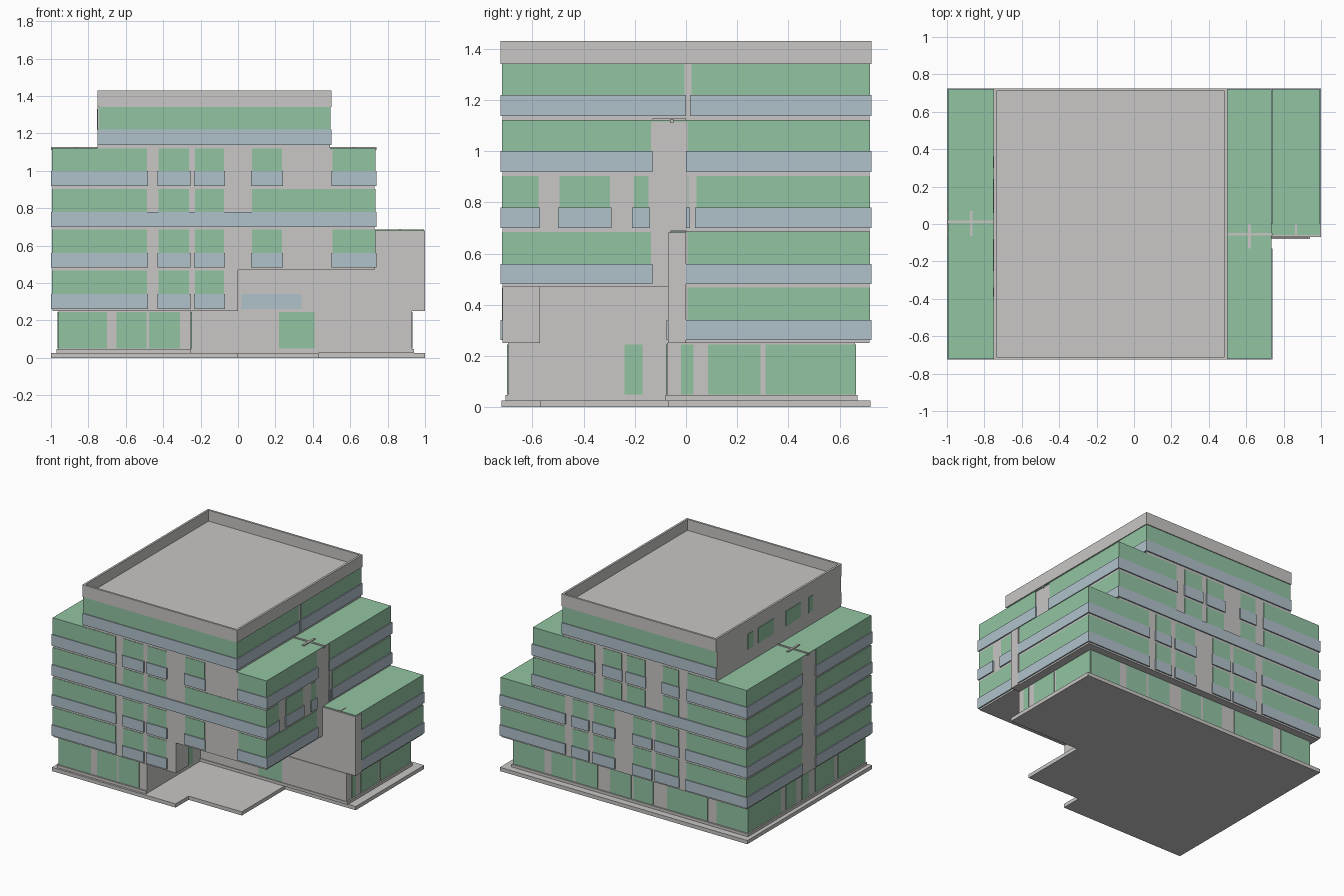
import bpy, bmesh

if "Cube" in bpy.data.objects:
    bpy.data.objects.remove(bpy.data.objects["Cube"])

def material(name, rgb):
    m = bpy.data.materials.new(name)
    m.diffuse_color = (*rgb, 1)
    m.use_nodes = True
    m.node_tree.nodes["Principled BSDF"].inputs["Base Color"].default_value = m.diffuse_color
    return m

GREY = material("pale concrete", (0.58, 0.57, 0.555))
GREEN = material("green glass", (0.29, 0.55, 0.365))
BLUE = material("blue spandrel", (0.435, 0.535, 0.595))

def prism(name, outline, z0, z1, mat):
    """Vertical extrusion of a plan outline."""
    bm = bmesh.new()
    lo = [bm.verts.new((x, y, z0)) for x, y in outline]
    hi = [bm.verts.new((x, y, z1)) for x, y in outline]
    n = len(lo)
    bm.faces.new(lo[::-1])
    bm.faces.new(hi)
    for i in range(n):
        j = (i + 1) % n
        bm.faces.new((lo[i], lo[j], hi[j], hi[i]))
    bmesh.ops.recalc_face_normals(bm, faces=bm.faces)
    me = bpy.data.meshes.new(name)
    bm.to_mesh(me)
    bm.free()
    me.materials.append(mat)
    ob = bpy.data.objects.new(name, me)
    bpy.context.collection.objects.link(ob)
    return ob

def box(name, x0, x1, y0, y1, z0, z1, mat):
    return prism(name, [(x0, y0), (x1, y0), (x1, y1), (x0, y1)], z0, z1, mat)

def plate(name, side, pos, a, b, z0, z1, mat, t=0.0095):
    """Thin panel whose outer face lies at pos on the named side."""
    if side == "front":
        box(name, a, b, pos, pos + t, z0, z1, mat)
    elif side == "back":
        box(name, a, b, pos - t, pos, z0, z1, mat)
    elif side == "left":
        box(name, pos, pos + t, a, b, z0, z1, mat)
    else:
        box(name, pos - t, pos, a, b, z0, z1, mat)

def spans(a, b, piers):
    out = []
    for p, q in piers:
        out.append((a, p))
        a = q
    return out + [(a, b)]

Y = 0.725
BOTTOM = {2: 0.262, 3: 0.482, 4: 0.70, 5: 0.918, 6: 1.138}
SILL = {2: 0.34, 3: 0.56, 4: 0.78, 5: 1.0, 6: 1.22}
TOP = {2: 0.467, 3: 0.685, 4: 0.903, 5: 1.12, 6: 1.34}

def facade(side, pos, level, a, b, piers=(), solid=False):
    """Blue spandrel band with slightly recessed green glazing above."""
    s = 1 if side in ("front", "left") else -1
    n = f"{side}_level{level}"
    for p, q in spans(a, b, piers):
        plate(n + "_glass", side, pos + s * 0.006, p + 0.006, q - 0.006,
              SILL[level], TOP[level], GREEN, 0.006)
    for p, q in ([(a, b)] if solid else spans(a, b, piers)):
        plate(n + "_spandrel", side, pos, p, q, BOTTOM[level], SILL[level], BLUE)

# base slab with stepped entrance, and plinth
prism("base_slab", [(-1, -0.72), (0, -0.72), (0, -0.57), (0.43, -0.57), (0.43, -0.07),
                    (1, -0.07), (1, 0.72), (-1, 0.72)], 0, 0.027, GREY)
prism("plinth", [(-0.97, -0.705), (-0.25, -0.705), (-0.25, -0.08), (0.94, -0.08),
                 (0.94, 0.67), (-0.97, 0.67)], 0.027, 0.047, GREY)

# ground floor walls
prism("ground_walls", [(-0.96, -0.695), (-0.25, -0.695), (-0.25, -0.075), (0.93, -0.075),
                       (0.93, 0.66), (-0.96, 0.66)], 0.047, 0.25, GREY)
GROUND = [
    ("front", -0.699, [(-0.96, -0.7), (-0.65, -0.49), (-0.475, -0.31)]),
    ("front", -0.079, [(0.22, 0.41)]),
    ("right", -0.246, [(-0.24, -0.17)]),
    ("right", 0.934, [(-0.02, 0.03), (0.085, 0.29), (0.31, 0.66)]),
    ("left", -0.964, [(0.28, 0.66), (0.1, 0.22), (-0.04, 0.04), (-0.34, -0.12), (-0.69, -0.38)]),
    ("back", 0.664, [(0.68, 0.93), (0.45, 0.62), (0.25, 0.43), (-0.02, 0.15),
                     (-0.2, -0.04), (-0.64, -0.31), (-0.96, -0.71)]),
]
for side, pos, wins in GROUND:
    for a, b in wins:
        plate("ground_window", side, pos, a, b, 0.05, 0.245, GREEN, 0.006)

# upper cores: second floor wraps the double-height entrance
e = 0.009
prism("level2_core", [(-1 + e, -Y + e), (0, -Y + e), (0, -0.57), (-0.25, -0.57), (-0.25, -0.07),
                      (1 - e, -0.07), (1 - e, Y - e), (-1 + e, Y - e)], 0.25, 0.47, GREY)
prism("level3_core", [(-1 + e, -Y + e), (0.74 - e, -Y + e), (0.74 - e, -0.07), (1 - e, -0.07),
                      (1 - e, Y - e), (-1 + e, Y - e)], 0.47, 0.682, GREY)
box("middle_core", -1 + e, 0.74 - e, -Y + e, Y - e, 0.682, 1.117, GREY)
box("top_core", -0.75, 0.5 - e, -Y + e, Y - e, 1.117, 1.34, GREY)
box("wing_pier", 0.98, 1.0, -0.07, 0.0, 0.25, 0.682, GREY)

# front facade
left_piers = [(-0.48, -0.43), (-0.255, -0.235)]
centre = (-0.07, 0.07)
facade("front", -Y, 2, -1, -0.07, left_piers)
for lv in (3, 5):
    facade("front", -Y, lv, -1, 0.74, left_piers + [centre, (0.24, 0.5)])
facade("front", -Y, 4, -1, 0.74, left_piers + [centre], True)
facade("front", -Y, 6, -0.75, 0.5)
plate("entrance_spandrel", "front", -0.076, 0.02, 0.34, 0.262, 0.34, BLUE)

# back facade
low = [(-0.5, -0.45), (-0.25, -0.23), centre, (0.25, 0.28), (0.42, 0.47)]
high = [(-0.51, -0.45), (-0.31, -0.18), (-0.02, 0.01), (0.17, 0.23)]
for lv in (2, 3):
    facade("back", Y, lv, -1, 1, low)
facade("back", Y, 4, -1, 0.74, high, True)
facade("back", Y, 5, -1, 0.74, high)
facade("back", Y, 6, -0.75, 0.5)

# left facade
for lv in (2, 3, 4, 5):
    facade("left", -1, lv, -Y, Y, [(-0.075, 0.075)])
for a, b in [(0.3, 0.36), (0.06, 0.24), (-0.25, -0.08), (-0.39, -0.34)]:
    plate("top_left_window", "left", -0.754, a, b, 1.22, 1.33, GREEN, 0.006)

# right facade: main block, side wing and top floor
for lv in (2, 3):
    facade("right", 1, lv, 0, Y)
facade("right", 0.74, 3, -Y, -0.13)
facade("right", 0.74, 4, -Y, Y, [(-0.57, -0.5), (-0.29, -0.21), (-0.14, 0.0), (0.015, 0.035)])
facade("right", 0.74, 5, -Y, Y, [(-0.13, 0.0)])
facade("right", 0.5, 6, -Y, Y, [(0.0, 0.015)])

# green terrace tops
g = 0.006
box("left_terrace", -1 + g, -0.75, -Y + g, Y - g, 1.115, 1.121, GREEN)
box("right_terrace", 0.5 - e, 0.74 - g, -Y + g, Y - g, 1.115, 1.121, GREEN)
box("wing_terrace", 0.74 - e, 1 - g, -0.06, Y - g, 0.68, 0.686, GREEN)

# thin partition heads showing on the terraces
box("left_partition", -1, -0.75, 0.005, 0.018, 1.11, 1.126, GREY)
box("left_partition_cross", -0.877, -0.863, -0.065, 0.07, 1.11, 1.128, GREY)
box("right_partition", 0.49, 0.74, -0.062, -0.048, 1.11, 1.126, GREY)
box("right_partition_cross", 0.61, 0.625, -0.13, 0.0, 1.11, 1.128, GREY)
box("wing_partition", 0.86, 0.872, -0.06, 0.0, 0.675, 0.69, GREY)

# flat roof with parapet
box("roof", -0.75, 0.5, -Y, Y, 1.34, 1.35, GREY)
t = 0.015
box("parapet_front", -0.75, 0.5, -Y, -Y + t, 1.35, 1.43, GREY)
box("parapet_back", -0.75, 0.5, Y - t, Y, 1.35, 1.43, GREY)
box("parapet_left", -0.75, -0.75 + t, -Y + t, Y - t, 1.35, 1.43, GREY)
box("parapet_right", 0.5 - t, 0.5, -Y + t, Y - t, 1.35, 1.43, GREY)
